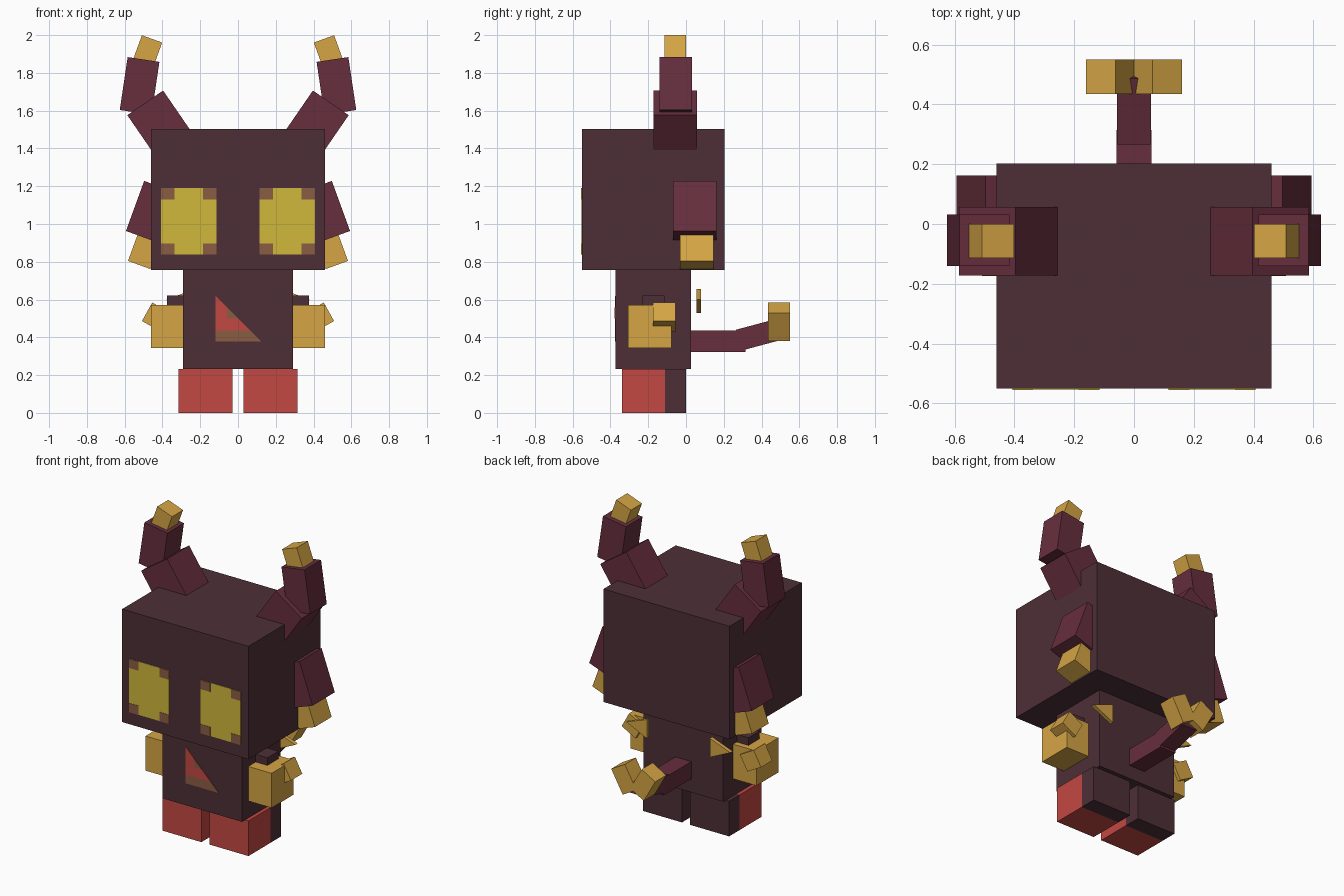
import bpy
import bmesh
from math import radians
from mathutils import Matrix, Vector

cube = bpy.data.objects.get("Cube")
if cube:
    bpy.data.objects.remove(cube, do_unlink=True)


def material(name, hex_code):
    srgb = [int(hex_code[i:i + 2], 16) / 255 for i in (0, 2, 4)]
    col = [c / 12.92 if c <= 0.04045 else ((c + 0.055) / 1.055) ** 2.4 for c in srgb]
    mat = bpy.data.materials.new(name)
    mat.use_nodes = True
    mat.diffuse_color = (*col, 1)
    mat.node_tree.nodes["Principled BSDF"].inputs["Base Color"].default_value = (*col, 1)
    return mat


DARK = material("dark plum", "4D2F37")
MAROON = material("maroon", "662E3D")
GOLD = material("gold", "D5A545")
RED = material("red", "C44843")
YELLOW = material("eye yellow", "D0B83B")
BROWN = material("brown", "8A5C42")


def finish(name, bm, *mats):
    mesh = bpy.data.meshes.new(name)
    bmesh.ops.recalc_face_normals(bm, faces=bm.faces)
    bm.to_mesh(mesh)
    bm.free()
    for mat in mats:
        mesh.materials.append(mat)
    obj = bpy.data.objects.new(name, mesh)
    bpy.context.collection.objects.link(obj)
    return obj


def box(name, center, size, mat, angle=0, axis='Y'):
    """Box of a given size, turned about one axis through its center."""
    bm = bmesh.new()
    m = (Matrix.Translation(center) @ Matrix.Rotation(radians(angle), 4, axis)
         @ Matrix.Diagonal((*size, 1)))
    bmesh.ops.create_cube(bm, size=1, matrix=m)
    return finish(name, bm, mat)


def span(name, x, y, z, mat):
    """Upright box given by its limits on each axis."""
    return box(name, [(a + b) / 2 for a, b in (x, y, z)],
               [abs(b - a) for a, b in (x, y, z)], mat)


def prism(name, points, y0, y1, mat):
    """Outline in x and z, extruded along y."""
    bm = bmesh.new()
    face = bm.faces.new([bm.verts.new((x, y0, z)) for x, z in points])
    ext = bmesh.ops.extrude_face_region(bm, geom=[face])
    verts = [g for g in ext["geom"] if isinstance(g, bmesh.types.BMVert)]
    bmesh.ops.translate(bm, verts=verts, vec=Vector((0, y1 - y0, 0)))
    return finish(name, bm, mat)


def leg(name, s):
    """Leg with a red front and a dark rear."""
    bm = bmesh.new()
    bmesh.ops.create_cube(bm, size=1, matrix=Matrix.Translation((s * 0.172, -0.17, 0.116))
                          @ Matrix.Diagonal((0.285, 0.34, 0.232, 1)))
    bmesh.ops.bisect_plane(bm, geom=bm.verts[:] + bm.edges[:] + bm.faces[:],
                           plane_co=(0, -0.11, 0), plane_no=(0, 1, 0))
    for f in bm.faces:
        f.material_index = int(f.calc_center_median().y > -0.11)
    finish(name, bm, RED, DARK)


# Head and body
span("head", (-0.46, 0.46), (-0.55, 0.203), (0.757, 1.502), DARK)
span("body", (-0.29, 0.29), (-0.373, 0.027), (0.232, 0.757), DARK)

# Tail
span("tail_base", (-0.058, 0.058), (0.0, 0.315), (0.322, 0.435), MAROON)
box("tail_end", (0, 0.391, 0.415), (0.114, 0.23, 0.114), MAROON, 15, 'X')

for side, s in (("left", 1), ("right", -1)):
    leg(f"{side}_leg", s)

    # Tilted boxes: part, center, size, angle about y, colour
    for part, (x, y, z), size, angle, mat in (
        ("lower_horn", (0.412, -0.058, 1.526), (0.23, 0.23, 0.28), 34.5, MAROON),
        ("upper_horn", (0.521, -0.055, 1.731), (0.17, 0.172, 0.283), -8.5, MAROON),
        ("horn_tip", (0.479, -0.057, 1.914), (0.114, 0.115, 0.14), -20, GOLD),
        ("ear", (0.4745, 0.046, 1.07), (0.15, 0.232, 0.282), -20, MAROON),
        ("ear_tip", (0.4945, 0.057, 0.863), (0.125, 0.175, 0.17), -20, GOLD),
        ("arm_spike", (0.4315, -0.115, 0.5075), (0.114, 0.118, 0.112), -29, GOLD),
        ("tail_tip", (0.069, 0.4925, 0.4825), (0.114, 0.115, 0.17), 29.5, GOLD),
    ):
        box(f"{side}_{part}", (s * x, y, z), size, mat, s * angle)

    # Arms
    span(f"{side}_shoulder", (s * 0.25, s * 0.375), (-0.23, -0.115), (0.5, 0.622), DARK)
    span(f"{side}_arm", (s * 0.28, s * 0.46), (-0.307, -0.077), (0.344, 0.572), GOLD)

    # Small back fins
    prism(f"{side}_back_fin", [(s * 0.23, 0.655), (s * 0.38, 0.6), (s * 0.23, 0.53)],
          0.055, 0.08, GOLD)

    # Eyes with brown corners
    x0, x1, z0, z1 = 0.115, 0.407, 0.838, 1.19
    span(f"{side}_eye", (s * x0, s * x1), (-0.553, -0.548), (z0, z1), YELLOW)
    for i, (cx, dx) in enumerate(((x0, 0.07), (x1, -0.07))):
        for j, (cz, dz) in enumerate(((z0, 0.06), (z1, -0.06))):
            span(f"{side}_eye_corner_{2 * i + j + 1}", (s * cx, s * (cx + dx)),
                 (-0.555, -0.548), (cz, cz + dz), BROWN)

# Belly patch
prism("belly_patch", [(-0.12, 0.62), (-0.12, 0.435), (0.065, 0.435)], -0.376, -0.371, RED)
prism("belly_band", [(-0.12, 0.435), (-0.12, 0.378), (0.122, 0.378), (0.065, 0.435)],
      -0.376, -0.371, BROWN)
prism("belly_notch", [(-0.057, 0.557), (-0.057, 0.5), (0.0, 0.5)], -0.378, -0.371, BROWN)
